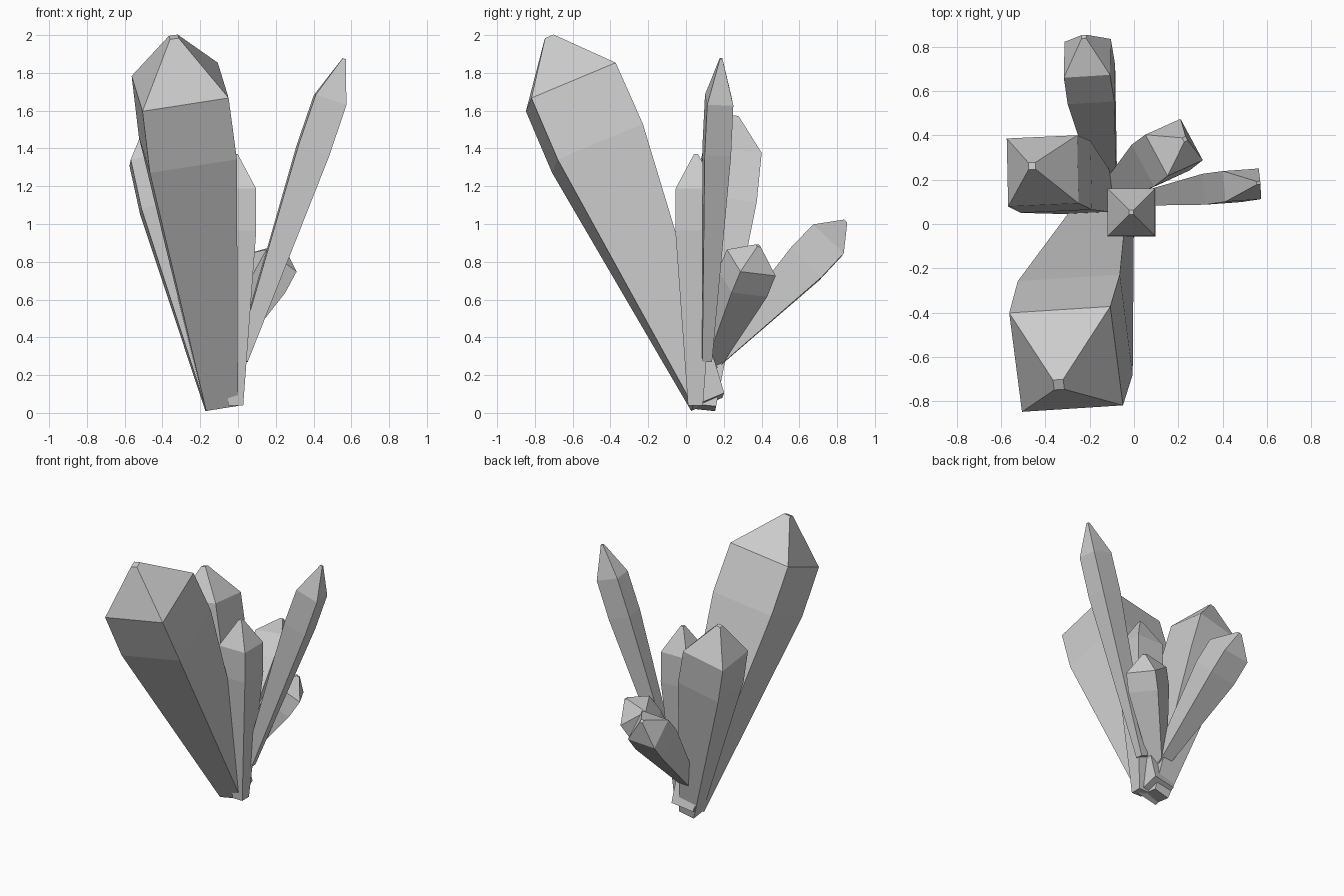
import bpy
from mathutils import Vector

if "Cube" in bpy.data.objects:
    bpy.data.objects.remove(bpy.data.objects["Cube"])

# Shared crystal profile: (fraction of length, fraction of full width)
PROFILE = [(0.0, 0.365), (0.695, 1.0), (0.863, 0.99), (1.0, 0.1)]


def crystal(name, base, tip, side, width, depth):
    """Four-sided pointed prism running from base to tip; side sets its roll."""
    base, tip, side = Vector(base), Vector(tip), Vector(side)
    axis = (tip - base).normalized()
    u = (side - axis * side.dot(axis)).normalized()
    v = axis.cross(u)
    verts, faces = [], []
    for t, s in PROFILE:
        centre = base.lerp(tip, t)
        for a, b in ((-1, -1), (1, -1), (1, 1), (-1, 1)):
            verts.append(centre + u * (a * s * width / 2) + v * (b * s * depth / 2))
    for r in range(len(PROFILE) - 1):
        for i in range(4):
            j = (i + 1) % 4
            faces.append((r * 4 + i, r * 4 + j, r * 4 + 4 + j, r * 4 + 4 + i))
    n = len(verts)
    faces += [(3, 2, 1, 0), (n - 4, n - 3, n - 2, n - 1)]
    mesh = bpy.data.meshes.new(name)
    mesh.from_pydata(verts, [], faces)
    mesh.update()
    obj = bpy.data.objects.new(name, mesh)
    bpy.context.collection.objects.link(obj)
    return obj


# Large leaning crystal at the front
crystal("large_front_crystal", (-0.095, 0.115, 0.058), (-0.34, -0.725, 1.99),
        (0.46, 0.03, 0.07), 0.467, 0.492)
# Upright crystal in the middle
crystal("upright_crystal", (-0.012, 0.05, 0.04), (-0.012, 0.053, 1.37),
        (1, 0, 0), 0.217, 0.217)
# Wide crystal at the left
crystal("left_crystal", (-0.112, 0.10, 0.028), (-0.46, 0.262, 1.57),
        (0.32, 0.015, 0.075), 0.329, 0.312)
# Low crystal leaning to the back
crystal("back_crystal", (-0.115, 0.135, 0.265), (-0.226, 0.845, 1.015),
        (0.21, 0.005, 0.01), 0.212, 0.225)
# Short crystal at the back right
crystal("short_back_right_crystal", (-0.13, 0.11, 0.23), (0.23, 0.383, 0.885),
        (-0.10, 0.19, -0.02), 0.215, 0.212)
# Slender crystal at the right
crystal("slender_right_crystal", (0.02, 0.11, 0.28), (0.562, 0.186, 1.875),
        (0.165, 0.012, -0.055), 0.173, 0.14)
